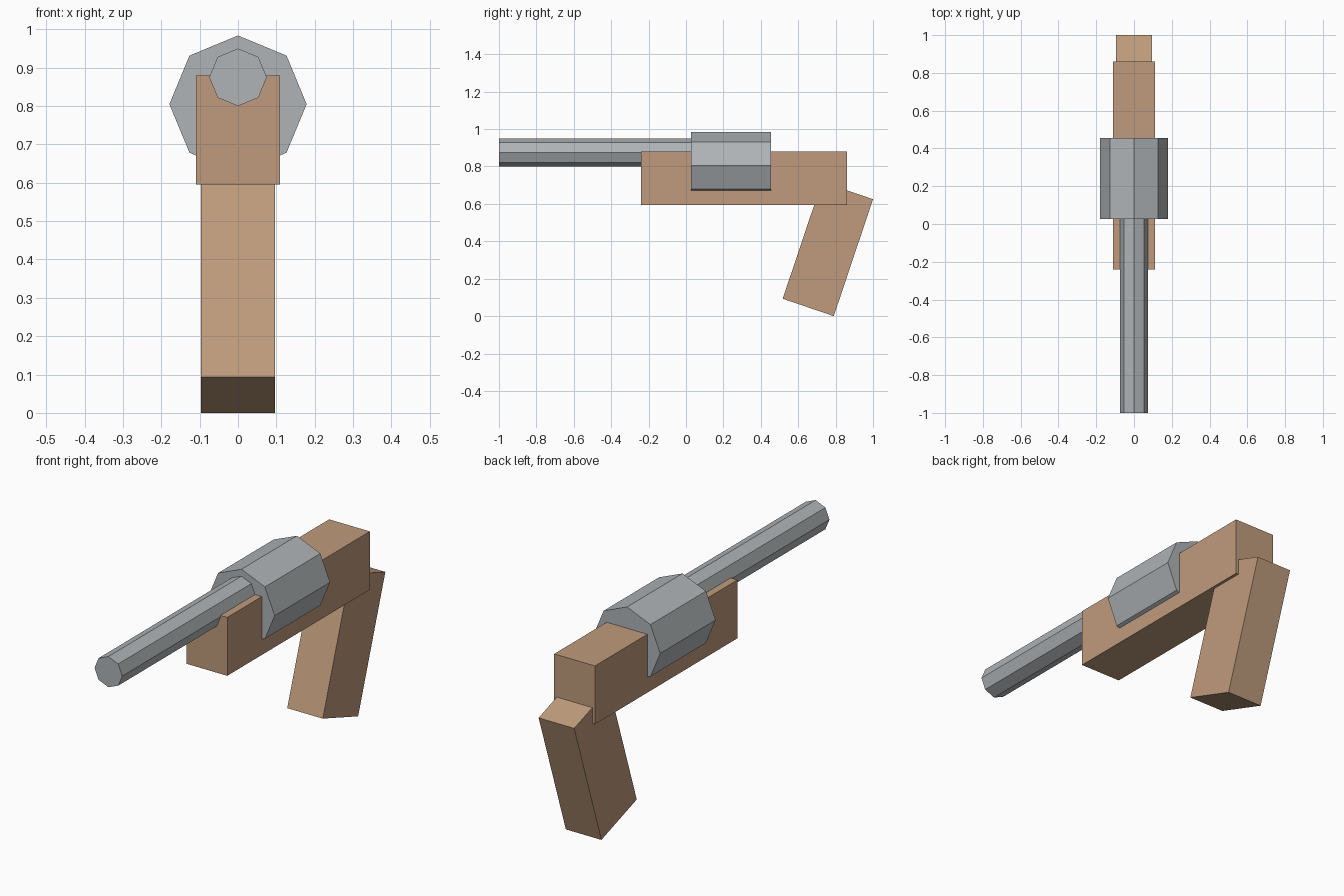
import bpy, math

if "Cube" in bpy.data.objects:
    bpy.data.objects.remove(bpy.data.objects["Cube"])


def material(name, rgb):
    m = bpy.data.materials.new(name)
    m.diffuse_color = (*rgb, 1)
    m.use_nodes = True
    m.node_tree.nodes["Principled BSDF"].inputs["Base Color"].default_value = m.diffuse_color
    return m


wood = material("wood brown", (0.52, 0.33, 0.20))
metal = material("metal grey", (0.43, 0.455, 0.47))


def prism(name, profile, start, end, place, mat):
    """Extrude a closed 2D profile from start to end; place maps (u, v, w) to xyz."""
    n = len(profile)
    verts = [place(u, v, w) for w in (start, end) for u, v in profile]
    faces = [list(range(n))[::-1], list(range(n, 2 * n))]
    faces += [[i, (i + 1) % n, n + (i + 1) % n, n + i] for i in range(n)]
    mesh = bpy.data.meshes.new(name)
    mesh.from_pydata(verts, [], faces)
    mesh.materials.append(mat)
    obj = bpy.data.objects.new(name, mesh)
    bpy.context.collection.objects.link(obj)
    return obj


def along_x(u, v, w):
    return (w, u, v)


def along_y(u, v, w):
    return (v, w, u)


def octagon(radius, z):
    return [(z + radius * math.cos(i * math.pi / 4),
             radius * math.sin(i * math.pi / 4)) for i in range(8)]


# wooden body and slanted grip: side profiles (y, z) extruded across x
prism("frame", [(-0.24, 0.595), (0.86, 0.595), (0.86, 0.88), (-0.24, 0.88)],
      -0.11, 0.11, along_x, wood)
prism("grip", [(0.517, 0.093), (0.79, 0.0), (1.0, 0.625), (0.727, 0.718)],
      -0.096, 0.096, along_x, wood)

# eight-sided barrel and drum, running along y
prism("barrel", octagon(0.075, 0.875), -1.0, 0.1, along_y, metal)
prism("drum", octagon(0.179, 0.805), 0.027, 0.455, along_y, metal)
